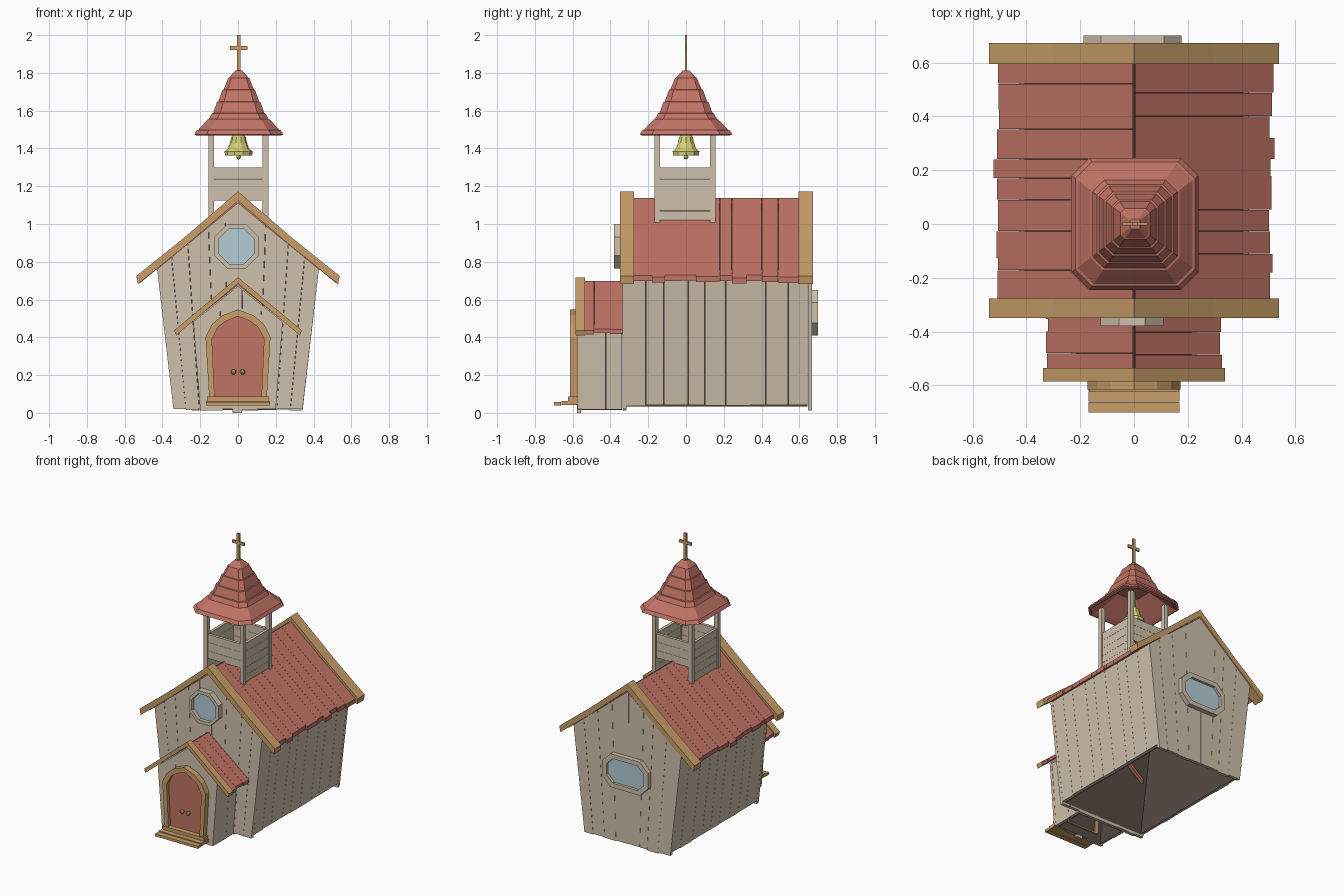
import bpy, bmesh, math, random
from mathutils import Vector, Matrix

if "Cube" in bpy.data.objects:
    bpy.data.objects.remove(bpy.data.objects["Cube"])
random.seed(4)

def material(name, r, g, b):
    lin = [((c / 255 + 0.055) / 1.055) ** 2.4 for c in (r, g, b)]
    m = bpy.data.materials.new(name)
    m.diffuse_color = (*lin, 1)
    m.use_nodes = True
    m.node_tree.nodes["Principled BSDF"].inputs["Base Color"].default_value = m.diffuse_color
    return m

WOOD = material("weathered_wood", 207, 193, 172)
RED = material("red_paint", 193, 115, 101)
TAN = material("tan_trim", 200, 158, 104)
DARK = material("dark_interior", 86, 72, 66)
GLASS = material("pale_blue_glass", 179, 204, 214)
BRASS = material("bell_brass", 215, 209, 120)
KNOB = material("old_brass", 172, 162, 98)

def prism(bm, pts, vec):
    """Extrude a 3D polygon along a vector into a closed solid."""
    vec = Vector(vec)
    a = [bm.verts.new(p) for p in pts]
    b = [bm.verts.new(Vector(p) + vec) for p in pts]
    bm.faces.new(a)
    bm.faces.new(b[::-1])
    for i in range(len(a)):
        j = (i + 1) % len(a)
        bm.faces.new((a[i], b[i], b[j], a[j]))

def box(bm, x0, x1, y0, y1, z0, z1):
    prism(bm, [(x0, y0, z0), (x1, y0, z0), (x1, y1, z0), (x0, y1, z0)], (0, 0, z1 - z0))

def loft(bm, loops, ring=False):
    """Join closed loops; cap the ends, or join last to first for a frame."""
    vs = [[bm.verts.new(p) for p in l] for l in loops]
    n = len(vs[0])
    pairs = list(zip(vs, vs[1:])) + ([(vs[-1], vs[0])] if ring else [])
    for a, b in pairs:
        for i in range(n):
            j = (i + 1) % n
            bm.faces.new((a[i], a[j], b[j], b[i]))
    if not ring:
        bm.faces.new(vs[0])
        bm.faces.new(vs[-1])

def finish(name, bm, mat):
    bmesh.ops.recalc_face_normals(bm, faces=bm.faces)
    me = bpy.data.meshes.new(name)
    bm.to_mesh(me)
    bm.free()
    me.materials.append(mat)
    ob = bpy.data.objects.new(name, me)
    bpy.context.collection.objects.link(ob)
    return ob

def cuts(n, jitter=0.25):
    """Uneven plank boundaries from 0 to 1."""
    return [0] + [(i + random.uniform(-jitter, jitter)) / n for i in range(1, n)] + [1]

def gable(name, n, y0, y1, w0, w1, zb, zw, apex, slope):
    """Gable wall of vertical planks that fan out with the leaning sides."""
    bm = bmesh.new()
    c = [2 * t - 1 for t in cuts(n)]
    def top(t):                      # where a leaning plank edge meets the roof line
        k = (w1 - w0) / (zw - zb)
        z = (apex - slope * abs(t) * (w0 - k * zb)) / (1 + slope * abs(t) * k)
        return (t * (w0 + k * (z - zb)), y0, z)
    for i, (l, r) in enumerate(zip(c, c[1:])):
        l, r = l + 0.0015 * (i > 0), r - 0.0015 * (i < n - 1)
        z = zb + random.uniform(-0.006, 0.006)
        pts = [(l * w0, y0, z), (r * w0, y0, z), top(r)]
        if l < 0 < r:
            pts.append((0, y0, apex))
        prism(bm, pts + [top(l)], (0, y1 - y0, 0))
    finish(name, bm, WOOD)

def plank_row(name, n, y0, y1, hi, lo, vec, mat, wobble):
    """Planks side by side along y, mirrored left and right; hi and lo are (x, z)."""
    bm = bmesh.new()
    for s in (-1, 1):
        c = [y0 + (y1 - y0) * t for t in cuts(n)]
        for a, b in zip(c, c[1:]):
            k = 1 + random.uniform(-wobble, wobble)
            x, z = hi[0] + (lo[0] - hi[0]) * k, hi[1] + (lo[1] - hi[1]) * k
            a2, b2 = a + 0.0006, b - 0.0006
            prism(bm, [(s * hi[0], a2, hi[1]), (s * hi[0], b2, hi[1]),
                       (s * x, b2, z), (s * x, a2, z)], (s * vec[0], 0, vec[1]))
    finish(name, bm, mat)

def barge(name, y0, y1, pts):
    bm = bmesh.new()
    for s in (-1, 1):
        prism(bm, [(s * x, y0, z) for x, z in pts], (0, y1 - y0, 0))
    finish(name, bm, TAN)

def frame(name, outer, inner, y0, y1, mat):
    bm = bmesh.new()
    loft(bm, [[(x, y, z) for x, z in p] for p, y in
              ((outer, y0), (outer, y1), (inner, y1), (inner, y0))], ring=True)
    finish(name, bm, mat)

def plate(name, pts, y0, y1, mat):
    bm = bmesh.new()
    prism(bm, [(x, y0, z) for x, z in pts], (0, y1 - y0, 0))
    finish(name, bm, mat)

def lining(name, pts, y0, y1):
    """Dark inner shell, open at the bottom and facing inwards."""
    bm = bmesh.new()
    prism(bm, [(x, y0, z) for x, z in pts], (0, y1 - y0, 0))
    bmesh.ops.recalc_face_normals(bm, faces=bm.faces)
    bmesh.ops.delete(bm, geom=[f for f in bm.faces if f.normal.z < -0.9], context='FACES')
    ob = finish(name, bm, DARK)
    ob.data.flip_normals()

lining("main_lining", [(-0.321, 0.035), (0.321, 0.035), (0.403, 0.745), (0, 1.08), (-0.403, 0.745)], -0.314, 0.644)
lining("porch_lining", [(-0.178, 0.015), (0.178, 0.015), (0.21, 0.46), (0, 0.64), (-0.21, 0.46)], -0.553, -0.338)

# plank walls
gable("front_wall", 9, -0.337, -0.315, 0.342, 0.428, 0.018, 0.76, 1.112, 0.82)
gable("back_wall", 8, 0.645, 0.667, 0.342, 0.428, 0.018, 0.76, 1.112, 0.82)
gable("porch_front_wall", 4, -0.574, -0.554, 0.20, 0.235, 0.015, 0.46, 0.672, 0.8)
plank_row("side_walls", 9, -0.315, 0.645, (0.427, 0.76), (0.344, 0.04), (-0.022, 0), WOOD, 0.004)
plank_row("porch_side_walls", 2, -0.554, -0.338, (0.233, 0.47), (0.20, 0.02), (-0.02, 0), WOOD, 0.008)
bm = bmesh.new()
box(bm, -0.03, 0.02, -0.576, -0.556, 0, 0.06)
finish("loose_board", bm, WOOD)

# plank roofs and barge boards
plank_row("main_roof", 10, -0.28, 0.595, (0.003, 1.138), (0.512, 0.723), (0, -0.03), RED, 0.02)
plank_row("porch_roof", 4, -0.54, -0.29, (0.003, 0.697), (0.328, 0.437), (0, -0.022), RED, 0.03)
main_trim = [(0, 1.172), (0.3, 0.915), (0.538, 0.725), (0.53, 0.682), (0.29, 0.875), (0, 1.122)]
barge("front_barge_boards", -0.35, -0.276, main_trim)
barge("back_barge_boards", 0.595, 0.672, main_trim)
barge("porch_barge_boards", -0.585, -0.535, [(0, 0.718), (0.338, 0.437), (0.328, 0.41), (0, 0.685)])

# gothic door with frame, leaves, knobs and steps
def mirrored(half):
    return half + [(-x, z) for x, z in half[::-1] if x]
door_out = mirrored([(0.152, 0.075), (0.172, 0.403), (0.137, 0.47), (0.085, 0.515), (0, 0.547)])
door_half = [(0.124, 0.085), (0.138, 0.39), (0.105, 0.455), (0.065, 0.485), (0, 0.512)]
frame("door_frame", door_out, mirrored(door_half), -0.615, -0.545, TAN)
bm = bmesh.new()
for s in (-1, 1):
    leaf = [(s * max(x, 0.001), -0.59, z) for x, z in door_half] + [(s * 0.001, -0.59, 0.085)]
    prism(bm, leaf, (0, 0.018, 0))
finish("door_leaves", bm, RED)
bm = bmesh.new()
for s in (-1, 1):
    bmesh.ops.create_icosphere(bm, subdivisions=2, radius=0.014,
                               matrix=Matrix.Translation((s * 0.024, -0.6, 0.217)))
finish("door_knobs", bm, KNOB)
bm = bmesh.new()
box(bm, -0.17, 0.17, -0.70, -0.662, 0.04, 0.058)
box(bm, -0.17, 0.17, -0.66, -0.572, 0.042, 0.064)
box(bm, -0.165, 0.165, -0.625, -0.572, 0.064, 0.088)
finish("door_steps", bm, TAN)

# windows
def octagon(cx, cz, r):
    return [(cx + r * math.cos(math.pi * (2 * i + 1) / 8), cz + r * math.sin(math.pi * (2 * i + 1) / 8))
            for i in range(8)]
def chamfered(hx, hy, c, cx=0, cy=0):
    return [(cx + x, cy + y) for x, y in ((hx, -hy + c), (hx, hy - c), (hx - c, hy), (-hx + c, hy),
            (-hx, hy - c), (-hx, -hy + c), (-hx + c, -hy), (hx - c, -hy))]
frame("front_window_frame", octagon(-0.008, 0.882, 0.127), octagon(-0.008, 0.882, 0.102), -0.38, -0.33, WOOD)
plate("front_window_glass", octagon(-0.008, 0.882, 0.104), -0.353, -0.344, GLASS)
frame("back_window_frame", chamfered(0.182, 0.12, 0.065, -0.005, 0.53),
      chamfered(0.148, 0.088, 0.05, -0.005, 0.53), 0.66, 0.70, WOOD)
plate("back_window_glass", chamfered(0.15, 0.09, 0.05, -0.005, 0.53), 0.672, 0.681, GLASS)

# bell tower: posts and horizontal boards
bm = bmesh.new()
for x in (-0.142, 0.146):
    for y in (-0.152, 0.142):
        box(bm, x - 0.015, x + 0.015, y - 0.015, y + 0.015, 1.0, 1.49)
finish("tower_posts", bm, WOOD)
bm = bmesh.new()
for z0, z1 in ((1.02, 1.07), (1.071, 1.124), (1.125, 1.179), (1.18, 1.239), (1.24, 1.298)):
    for x in (-0.15, 0.134):
        box(bm, x, x + 0.02, -0.137, 0.127, z0, z1)
    if z0 > 1.1:
        for y in (-0.16, 0.13):
            box(bm, -0.127, 0.131, y, y + 0.02, z0, z1)
finish("tower_boards", bm, WOOD)

# flared tower roof in overlapping tiers with chamfered corners, hollow below
bm = bmesh.new()
prof = [(0.08, 1.60), (0.20, 1.485), (0.222, 1.468), (0.236, 1.474), (0.222, 1.497), (0.214, 1.499),
        (0.165, 1.553), (0.158, 1.555), (0.142, 1.585), (0.135, 1.588), (0.115, 1.645), (0.108, 1.648),
        (0.086, 1.71), (0.08, 1.712), (0.055, 1.773), (0.05, 1.776), (0.018, 1.812)]
loft(bm, [[(x, y, z) for x, y in chamfered(r, r * 1.04, r * 0.28, 0.004, 0.0)] for r, z in prof])
finish("tower_roof", bm, RED)

# bell and clapper
bm = bmesh.new()
loft(bm, [[(0.003 + r * math.cos(a * math.pi / 5), r * math.sin(a * math.pi / 5), z) for a in range(10)]
          for r, z in ((0.05, 1.385), (0.072, 1.363), (0.074, 1.385), (0.055, 1.40),
                       (0.045, 1.43), (0.038, 1.46), (0.015, 1.485), (0.01, 1.62))])
finish("bell", bm, BRASS)
bm = bmesh.new()
bmesh.ops.create_icosphere(bm, subdivisions=2, radius=0.013, matrix=Matrix.Translation((0.003, 0, 1.355)))
finish("bell_clapper", bm, BRASS)

# cross
bm = bmesh.new()
box(bm, -0.006, 0.014, -0.006, 0.006, 1.79, 2.0)
box(bm, -0.043, 0.051, -0.006, 0.006, 1.922, 1.942)
finish("roof_cross", bm, TAN)
